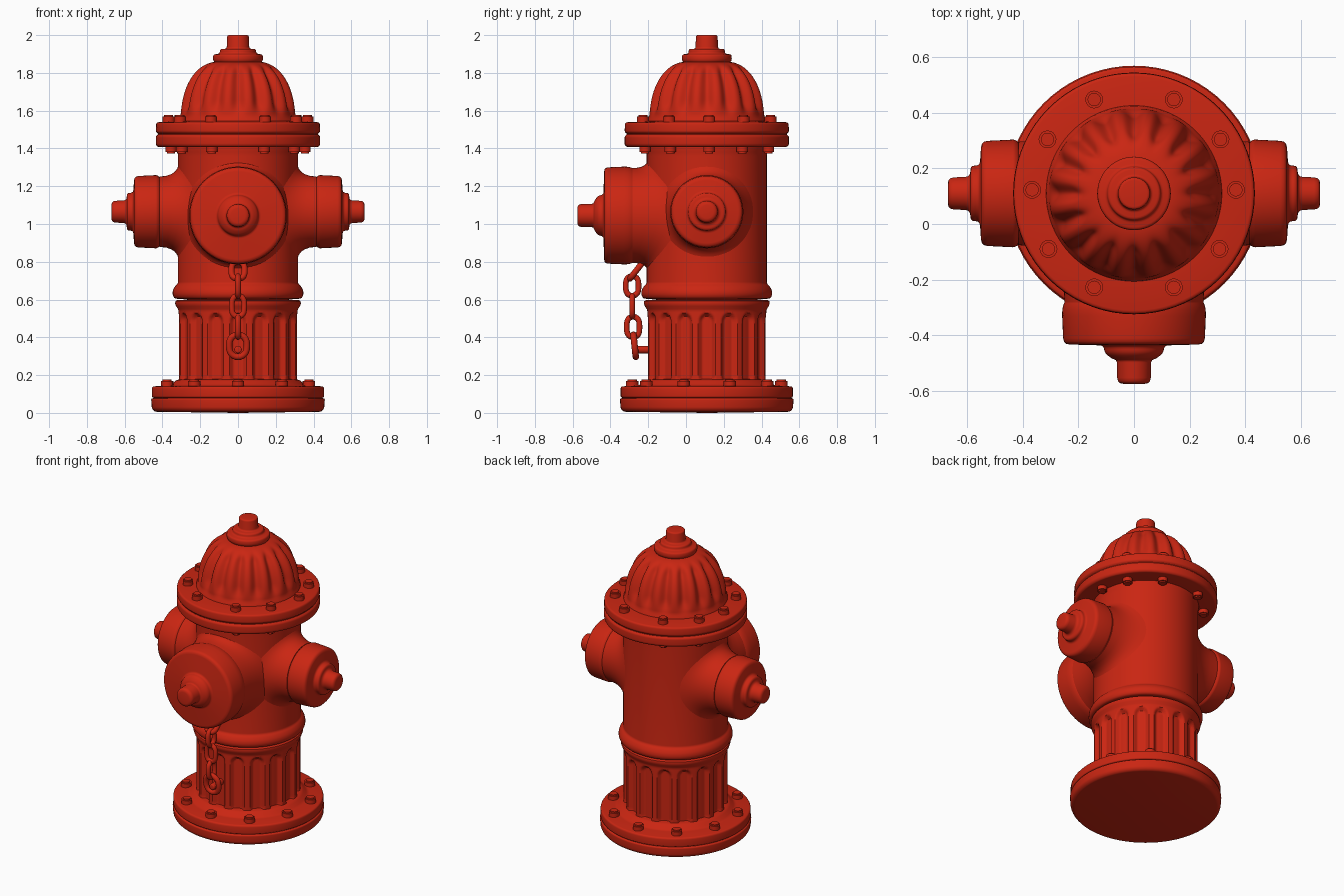
import bpy, bmesh, math
from mathutils import Vector, Matrix

if "Cube" in bpy.data.objects:
    bpy.data.objects.remove(bpy.data.objects["Cube"])

red = bpy.data.materials.new("hydrant red")
red.diffuse_color = (0.59, 0.019, 0.006, 1)
red.use_nodes = True
red.node_tree.nodes["Principled BSDF"].inputs["Base Color"].default_value = red.diffuse_color
CY = 0.11          # y of the vertical axis
R = 0.318          # barrel radius
UP, SIDE = Vector((0, 0, 1)), Vector((1, 0, 0))


def finish(name, bm, angle=42):
    bmesh.ops.recalc_face_normals(bm, faces=bm.faces)
    me = bpy.data.meshes.new(name)
    bm.to_mesh(me)
    bm.free()
    me.materials.append(red)
    for p in me.polygons:
        p.use_smooth = True
    me.set_sharp_from_angle(angle=math.radians(angle))
    ob = bpy.data.objects.new(name, me)
    bpy.context.collection.objects.link(ob)
    return ob


def rounded(pts, rad):
    """Replace the inner corners of a profile with small arcs."""
    out = [Vector(pts[0])]
    for a, b, c in zip(pts, pts[1:], pts[2:]):
        a, b, c = Vector(a), Vector(b), Vector(c)
        k = min(rad, (a - b).length * 0.45, (c - b).length * 0.45)
        p, q = b + (a - b).normalized() * k, b + (c - b).normalized() * k
        for i in range(4):
            t = i / 3
            out.append(p * (1 - t) ** 2 + b * 2 * t * (1 - t) + q * t * t)
    return out + [Vector(pts[-1])]


def skin(name, rows, n, point, caps=True):
    """Grid of rows around a closed loop; point(row, angle) gives each vertex."""
    bm = bmesh.new()
    rings = [[bm.verts.new(point(r, 2 * math.pi * i / n)) for i in range(n)] for r in rows]
    for a, b in zip(rings, rings[1:]):
        for i in range(n):
            j = (i + 1) % n
            bm.faces.new((a[i], a[j], b[j], b[i]))
    if caps:
        bm.faces.new(rings[0])
        bm.faces.new(rings[-1])
    return finish(name, bm)


def lathe(name, pts, rad=0.012, n=72, origin=(0, CY, 0), d=UP, shape=None):
    """Turn a (radius, height) profile about direction d."""
    o = Vector(origin)
    u = UP if d != UP else Vector((0, 1, 0))
    s = u.cross(d)

    def point(p, t):
        r = max(p[0], 0.002)
        if shape:
            r = shape(r, p[1], t)
        return o + d * p[1] + s * r * math.cos(t) + u * r * math.sin(t)
    return skin(name, rounded(pts, rad) if rad else pts, n, point)


def smooth(x):
    x = min(1, max(0, x))
    return x * x * (3 - 2 * x)


def bolts(name, angles, radius, z0, z1, size):
    bm = bmesh.new()
    for a in angles:
        a = math.radians(a)
        pos = Vector((radius * math.cos(a), CY + radius * math.sin(a), (z0 + z1) / 2))
        g = bmesh.ops.create_cone(bm, cap_ends=True, segments=16, radius1=size, radius2=size,
                                  depth=z1 - z0, matrix=Matrix.Translation(pos))
        top = max(v.co.z for v in g["verts"]) if z1 != 1.43 else min(v.co.z for v in g["verts"])
        edges = {e for v in g["verts"] for e in v.link_edges
                 if all(abs(w.co.z - top) < 1e-5 for w in e.verts)}
        bmesh.ops.bevel(bm, geom=list(edges), offset=0.008, segments=2, affect='EDGES')
    finish(name, bm)


# base plate with two stacked rims
lathe("base_flange", [(0, 0), (.44, .006), (.456, .022), (.46, .075), (.445, .079), (.456, .084),
                      (.456, .14), (.36, .145), (.325, .175), (.28, .18)])
bolts("base_bolts", range(18, 378, 36), .395, .12, .177, .033)


# fluted lower barrel: round-topped grooves cut into the wall
def lower_flutes(r, z, t):
    pitch = 2 * math.pi / 16
    du = ((t + pitch / 2) % pitch - pitch / 2) * R
    dz = max(0, z - .485, .19 - z)
    return r - .024 * smooth((.046 - math.hypot(du, dz)) / .02)


wall = [(.315, .13 + .01 * i) for i in range(42)]
lathe("lower_barrel", wall + [(.318, .55), (.328, .565), (.333, .58), (.331, .592), (.32, .598), (.2, .598)],
      rad=0, n=256, shape=lower_flutes)

# upper barrel with its bottom ring
lathe("upper_barrel", [(.2, .59), (.3, .603), (.336, .605), (.347, .625), (.345, .65), (.332, .672),
                       (R, .685), (R, 1.37), (.325, 1.42), (.2, 1.43)])

# double flange under the bonnet
lathe("bonnet_flange", [(.25, 1.408), (.425, 1.408), (.435, 1.42), (.435, 1.465), (.42, 1.476),
                        (.435, 1.487), (.433, 1.538), (.3, 1.545), (.25, 1.545)])
ring = [67, 32, 2, -33, -67]
ring += [180 - a for a in ring]
bolts("flange_bolts_top", ring, .367, 1.52, 1.577, .032)
bolts("flange_bolts_under", ring, .355, 1.374, 1.43, .03)


# ribbed dome
def dome_flutes(r, z, t):
    m = smooth((z - 1.56) / .09) * smooth((1.858 - z) / .07)
    return r - .03 * m * (0.5 + 0.5 * math.cos(16 * t)) ** 1.3


dome = [(.2, 1.535), (.318, 1.535), (.314, 1.555)]
for i in range(25):
    a = math.radians(86 * i / 24)
    dome.append((.09 + .217 * math.cos(a) ** .85, 1.565 + .295 * math.sin(a)))
lathe("bonnet_dome", dome + [(.09, 1.865)], rad=0, n=256, shape=dome_flutes)
lathe("bonnet_nut", [(0, 1.84), (.12, 1.85), (.133, 1.868), (.131, 1.897), (.097, 1.902), (.095, 1.926),
                     (.06, 1.928), (.057, 2.0), (0, 2.0)], rad=.01, n=48)


# outlets: a neck that flares into the barrel, then a cap with a nut
def outlet(name, d, z, flare, end, profile):
    o = Vector((0, CY, z))
    s = UP.cross(d)

    def point(p, t):
        r, k = p
        x = math.sqrt(max(R * R - (r * math.cos(t)) ** 2, 0)) - .006
        return o + d * (x * (1 - k) + end * k) + s * r * math.cos(t) + UP * r * math.sin(t)
    skin(name + "_neck", flare, 72, point)
    lathe(name + "_cap", profile, rad=.022, origin=o, d=d)


side_flare = [(.262, -.02), (.245, .03), (.228, .1), (.212, .22), (.199, .4), (.19, .65), (.186, 1)]
side_cap = [(0, .40), (.178, .40), (.18, .415), (.186, .418), (.194, .43), (.188, .549), (.1, .555), (.1, .588),
            (.06, .59), (.057, .67), (0, .67)]
for nm, x in (("right_outlet", 1), ("left_outlet", -1)):
    outlet(nm, SIDE * x, 1.065, side_flare, .415, side_cap)
front_flare = [(.29, 0), (.278, .06), (.266, .18), (.257, .38), (.252, .65), (.25, 1)]
front_cap = [(0, .38), (.245, .38), (.256, .405), (.259, .43), (.254, .543), (.11, .547), (.105, .575), (.08, .594),
             (.062, .6), (.06, .685), (0, .685)]
outlet("front_outlet", Vector((0, -1, 0)), 1.045, front_flare, .405, front_cap)


# chain hanging below the front outlet
def link(name, y, z, major, minor, stretch, turn, tilt=0):
    bm = bmesh.new()
    n, m = 28, 12
    vs = []
    for i in range(n):
        a = 2 * math.pi * i / n
        row = []
        for j in range(m):
            b = 2 * math.pi * j / m
            r = major + minor * math.cos(b)
            shift = stretch * math.tanh(3 * math.sin(a))
            row.append(bm.verts.new((r * math.cos(a), minor * math.sin(b), r * math.sin(a) + shift)))
        vs.append(row)
    for i in range(n):
        for j in range(m):
            k, l = (i + 1) % n, (j + 1) % m
            bm.faces.new((vs[i][j], vs[k][j], vs[k][l], vs[i][l]))
    rot = Matrix.Rotation(math.radians(tilt), 4, 'X') @ Matrix.Rotation(math.radians(turn), 4, 'Z')
    bmesh.ops.transform(bm, verts=bm.verts, matrix=Matrix.Translation((0, y, z)) @ rot)
    finish(name, bm, 80)


link("chain_link_1", -.262, .755, .035, .016, .022, 0, -38)
link("chain_link_2", -.285, .672, .034, .015, .018, 90)
link("chain_link_3", -.285, .565, .033, .015, .022, 0)
link("chain_link_4", -.28, .455, .034, .015, .02, 90)
link("chain_ring", -.272, .355, .047, .017, .012, 0, 6)
lathe("chain_anchor", [(0, 0), (.02, 0), (.02, .11), (0, .11)], n=20,
      origin=(0, -.17, .335), d=Vector((0, -1, 0)))
